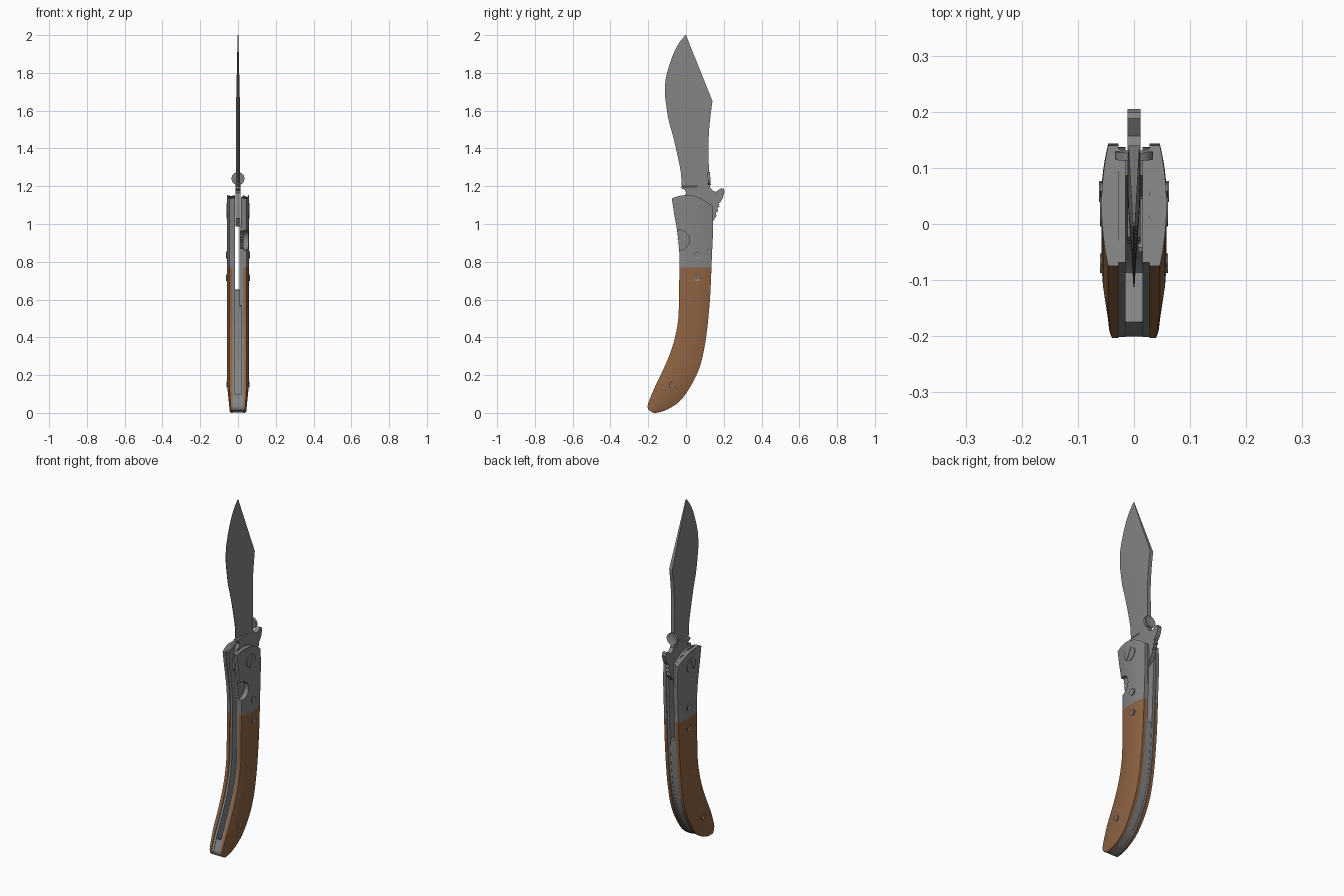
import bpy, bmesh, math
from mathutils import Vector, Matrix

if "Cube" in bpy.data.objects:
    bpy.data.objects.remove(bpy.data.objects["Cube"])


def material(name, rgb):
    m = bpy.data.materials.new(name)
    m.diffuse_color = (*rgb, 1)
    m.use_nodes = True
    m.node_tree.nodes["Principled BSDF"].inputs["Base Color"].default_value = m.diffuse_color
    return m


STEEL = material("grey steel", (0.23, 0.23, 0.235))
WOOD = material("brown wood", (0.27, 0.125, 0.055))


def finish(name, bm, mat, angle=35):
    bmesh.ops.recalc_face_normals(bm, faces=bm.faces)
    mesh = bpy.data.meshes.new(name)
    bm.to_mesh(mesh)
    bm.free()
    mesh.materials.append(mat)
    ob = bpy.data.objects.new(name, mesh)
    bpy.context.collection.objects.link(ob)
    smooth(ob, angle)
    return ob


def smooth(ob, angle=35):
    bpy.ops.object.select_all(action='DESELECT')
    ob.select_set(True)
    bpy.context.view_layer.objects.active = ob
    bpy.ops.object.shade_smooth_by_angle(angle=math.radians(angle))


def spline(rows, steps=5):
    """Smooth curve through rows of numbers."""
    out = []
    last = len(rows) - 1
    for i in range(last):
        a, b, c, d = (Vector(rows[max(0, min(last, i + k))]) for k in (-1, 0, 1, 2))
        for s in range(steps):
            t = s / steps
            out.append(0.5 * (2 * b + (c - a) * t + (2 * a - 5 * b + 4 * c - d) * t * t
                              + (3 * b - a - 3 * c + d) * t ** 3))
    out.append(Vector(rows[-1]))
    return out


def loft(name, loops, mat, angle=35):
    """Skin a stack of closed loops and cap both ends."""
    bm = bmesh.new()
    rings = [[bm.verts.new(p) for p in loop] for loop in loops]
    n = len(rings[0])
    for r, s in zip(rings, rings[1:]):
        for j in range(n):
            bm.faces.new((r[j], r[(j + 1) % n], s[(j + 1) % n], s[j]))
    bm.faces.new(rings[0])
    bm.faces.new(rings[-1])
    return finish(name, bm, mat, angle)


def slab(name, rows, t0, t1, inner, outer, mat, n=12):
    """Handle layer spanning t0..t1 from front to back edge; outer(t, z) is its face."""
    loops = []
    for fy, fz, by, bz, bulge in rows:
        pts = []
        for k in range(n + 1):
            t = t0 + (t1 - t0) * k / n
            z = fz + (bz - fz) * t + 4 * bulge * t * (1 - t)
            pts.append((fy + (by - fy) * t, z, t))
        loops.append([(outer(t, z), y, z) for y, z, t in pts]
                     + [(inner, y, z) for y, z, t in reversed(pts)])
    return loft(name, loops, mat)


def prism(name, outline, x0, x1, mat, angle=35):
    """Extrude a (y, z) outline along x."""
    bm = bmesh.new()
    f = bm.faces.new([bm.verts.new((x0, y, z)) for y, z in outline])
    r = bmesh.ops.extrude_face_region(bm, geom=[f])
    bmesh.ops.translate(bm, vec=(x1 - x0, 0, 0),
                        verts=[v for v in r['geom'] if isinstance(v, bmesh.types.BMVert)])
    return finish(name, bm, mat, angle)


def disc(name, radius, depth, matrix, mat, socket=0.0, sides=24):
    """Cylinder with an optional recessed socket in its top."""
    bm = bmesh.new()
    bmesh.ops.create_cone(bm, cap_ends=True, segments=sides, radius1=radius,
                          radius2=radius, depth=depth)
    if socket:
        top = max(bm.faces, key=lambda f: f.calc_center_median().z)
        bmesh.ops.inset_region(bm, faces=[top], thickness=radius - socket)
        bmesh.ops.translate(bm, verts=top.verts, vec=(0, 0, -depth * 0.35))
    bm.transform(matrix)
    return finish(name, bm, mat)


# Handle stations: front y, z, back y, z, end bulge
BOLSTER = [(-.075, 1.135, .14, 1.095, .035), (-.062, 1.05, .143, 1.03, .01),
           (-.045, .95, .142, .93, 0), (-.036, .86, .138, .85, 0), (-.035, .77, .135, .77, 0)]
GRIP = [(-.035, .77, .135, .77, 0), (-.037, .62, .128, .62, 0), (-.041, .5, .115, .47, 0),
        (-.058, .4, .10, .36, 0), (-.086, .31, .075, .25, 0), (-.125, .22, .035, .16, 0),
        (-.168, .13, -.025, .07, 0), (-.195, .065, -.095, .02, 0),
        (-.203, .035, -.15, .002, 0), (-.197, .015, -.175, .001, 0)]
bolster_rows = spline(BOLSTER)
grip_rows = spline(GRIP)
all_rows = bolster_rows + grip_rows[1:]


def crown(side):
    """Convex outer face that thins toward the butt."""
    def outer(t, z):
        f = max(0, min(1, z / .15))
        return side * (.037 + .009 * f + (.006 + .006 * f) * (1 - (2 * t - 1) ** 2))
    return outer


# Scales and liners on both sides
bolsters = {}
for side, tag in ((1, "right"), (-1, "left")):
    bolsters[side] = slab("bolster_" + tag, bolster_rows, 0, 1, side * .028, crown(side), STEEL)
    slab("wood_scale_" + tag, grip_rows, 0, 1, side * .028, crown(side), WOOD)
    slab("liner_" + tag, all_rows, .03, .97, side * .015, lambda t, z: side * .028, STEEL, 4)

# Finger cutout in the right bolster
ROT_X = Matrix.Rotation(math.pi / 2, 4, 'Y')
cutter = disc("cutout_cutter", .053, .1, Matrix.Translation((.0785, -.035, .915)) @ ROT_X,
              STEEL, sides=40)
mod = bolsters[1].modifiers.new("cutout", 'BOOLEAN')
mod.operation, mod.object, mod.solver = 'DIFFERENCE', cutter, 'EXACT'
bpy.context.view_layer.objects.active = bolsters[1]
bpy.ops.object.modifier_apply(modifier="cutout")
bpy.data.objects.remove(cutter)
smooth(bolsters[1])

# Lock bar and its thumb ridges
lock_rows = [r for r in all_rows if .55 < r[1] < 1.0]
slab("lock_bar", lock_rows, .05, .5, .007, lambda t, z: .016, STEEL, 3)
for i in range(7):
    z = .875 + i * .014
    y = -.036 - max(0, z - .87) * .09
    prism("lock_ridge", [(y - .006, z), (y + .006, z - .004), (y + .006, z + .004)],
          .007, .028, STEEL)

# Back spacer and butt block between the liners
slab("back_spacer", [r for r in grip_rows if r[3] < .66], .74, .96, -.015,
     lambda t, z: .015, STEEL, 4)
slab("butt_block", [r for r in grip_rows if r[1] < .11], .05, .95, -.015,
     lambda t, z: .015, STEEL, 4)

# Blade: thin edge, ground bevel, flat spine
LOWER = [(-.022, .128, 1.185), (-.024, .126, 1.21), (-.03, .121, 1.29), (-.065, .12, 1.45),
         (-.092, .127, 1.55), (-.108, .14, 1.65)]
UPPER = [(-.108, .14, 1.65), (-.112, .12, 1.70), (-.105, .088, 1.78), (-.075, .048, 1.88),
         (-.042, .02, 1.95), (-.004, .001, 2.0)]
loops = []
for e, s, z in spline(LOWER) + spline(UPPER)[1:]:
    h = .012 - .004 * max(0, (z - 1.2) / .8) - .006 * max(0, (z - 1.65) / .35)
    edge = h if z < 1.2 else .001
    g = e + (s - e) * .55
    loops.append([(edge, e, z), (h, g, z), (h, s, z), (-h, s, z), (-h, g, z), (-edge, e, z)])
loft("blade", loops, STEEL, 20)

# Tang with flipper tab and its grip notches
prism("tang_and_flipper",
      [(-.022, 1.19), (.128, 1.19), (.142, 1.176), (.157, 1.17), (.172, 1.18), (.188, 1.19),
       (.199, 1.186), (.205, 1.172), (.196, 1.14), (.182, 1.115), (.173, 1.11), (.177, 1.092),
       (.167, 1.085), (.17, 1.067), (.159, 1.06), (.161, 1.042), (.14, 1.01), (.1, .987),
       (0, .987), (-.035, 1.03), (-.03, 1.1), (0, 1.165), (-.004, 1.178)],
      -.012, .012, STEEL)

# Thumb disc on the spine
lean = Matrix.Translation((0, .122, 1.24)) @ Matrix.Rotation(math.radians(-86), 4, 'X')
disc("thumb_disc", .034, .014, lean, STEEL, .016, 28)

for side in (1, -1):
    turn = Matrix.Rotation(side * math.pi / 2, 4, 'Y')
    # Slotted pivot: a base and two half rounds
    disc("pivot_base", .04, .02, Matrix.Translation((side * .0475, .035, 1.07)) @ turn, STEEL, sides=32)
    for half in (0, math.pi):
        a0 = math.asin(.006 / .04)
        arc = [a0 + (math.pi - 2 * a0) * k / 14 + half + math.radians(62) for k in range(15)]
        prism("pivot_head", [(.035 + .04 * math.cos(a), 1.07 + .04 * math.sin(a)) for a in arc],
              side * .05, side * .0605, STEEL)
    # Handle screws and small pin
    for y, z, r, x in ((.058, .835, .019, .0625), (.058, .715, .018, .0625),
                       (-.07, .15, .017, .0605)):
        disc("screw", r, .016, Matrix.Translation((side * (x - .008), y, z)) @ turn, STEEL, r * .5, 18)
    disc("pin", .008, .016, Matrix.Translation((side * .0505, .042, .43)) @ turn, WOOD, sides=12)
